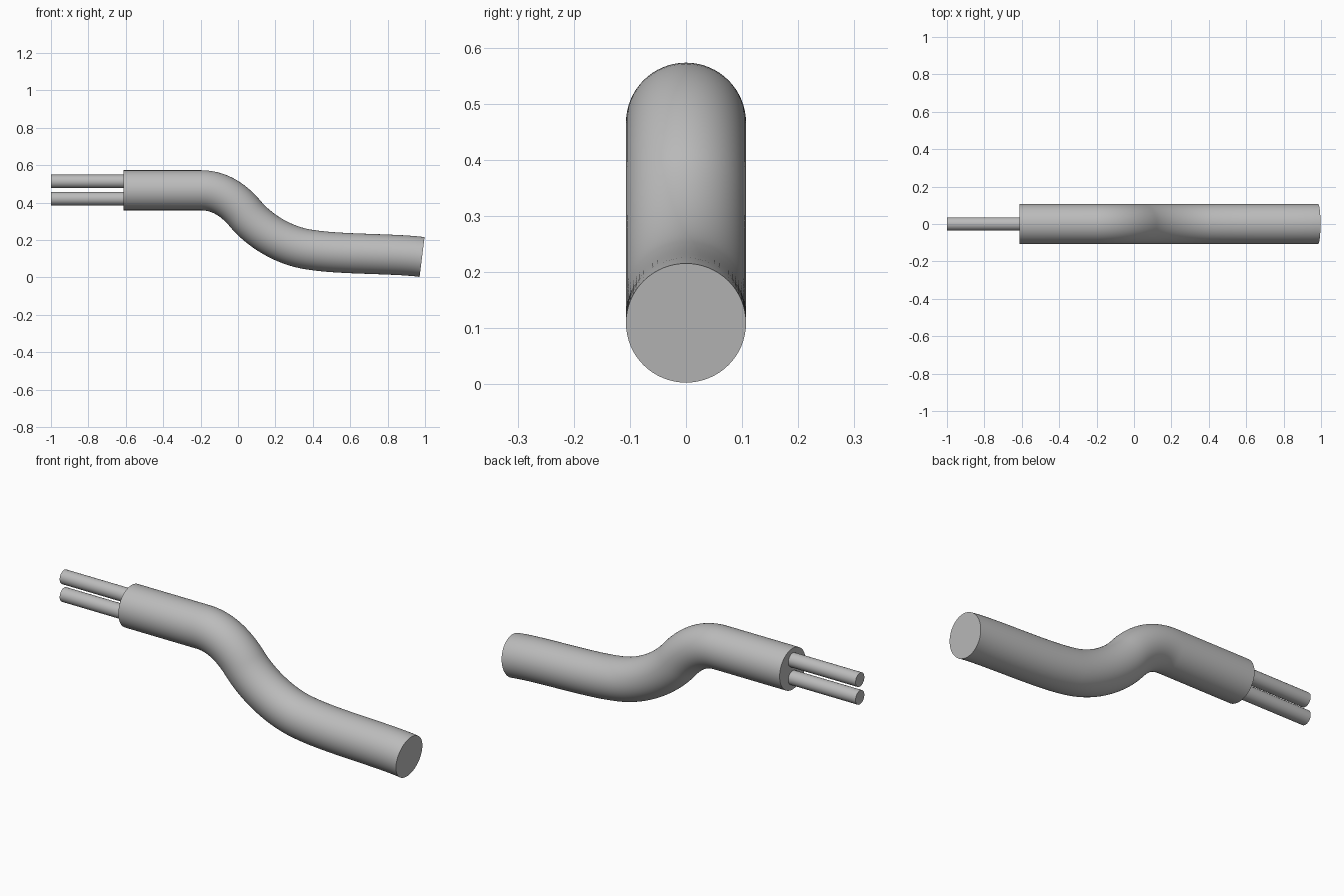
import bpy
import bmesh
import math
from mathutils import Vector
from mathutils.geometry import interpolate_bezier

if "Cube" in bpy.data.objects:
    bpy.data.objects.remove(bpy.data.objects["Cube"])

grey = bpy.data.materials.new("grey_plastic")
grey.diffuse_color = (0.5, 0.5, 0.5, 1)
grey.use_nodes = True
grey.node_tree.nodes["Principled BSDF"].inputs["Base Color"].default_value = grey.diffuse_color


def sweep(name, path, radius, sides):
    """Sweep a capped circle along a path lying in the XZ plane."""
    bm = bmesh.new()
    rings = []
    for i, p in enumerate(path):
        t = (path[min(i + 1, len(path) - 1)] - path[max(i - 1, 0)]).normalized()
        up = Vector((-t.z, 0, t.x))
        side = Vector((0, 1, 0))
        angles = [2 * math.pi * k / sides for k in range(sides)]
        rings.append([bm.verts.new(p + radius * (math.cos(a) * side + math.sin(a) * up))
                      for a in angles])
    for a, b in zip(rings, rings[1:]):
        for k in range(sides):
            n = (k + 1) % sides
            bm.faces.new((a[k], a[n], b[n], b[k]))
    bm.faces.new(rings[0])
    bm.faces.new(rings[-1])
    bmesh.ops.recalc_face_normals(bm, faces=bm.faces)
    mesh = bpy.data.meshes.new(name)
    bm.to_mesh(mesh)
    bm.free()
    mesh.materials.append(grey)
    ob = bpy.data.objects.new(name, mesh)
    bpy.context.collection.objects.link(ob)
    bpy.ops.object.select_all(action='DESELECT')
    ob.select_set(True)
    bpy.context.view_layer.objects.active = ob
    bpy.ops.object.shade_smooth_by_angle(angle=math.radians(35))


def pt(x, z):
    return Vector((x, 0, z))


# Outer sleeve: straight run, S-bend, then a gently drooping tail
segments = [
    ((-0.2, 0.466), (-0.1, 0.466), (-0.023, 0.414), (0.04, 0.339)),
    ((0.04, 0.339), (0.104, 0.262), (0.235, 0.165), (0.4, 0.146)),
    ((0.4, 0.146), (0.56, 0.122), (0.85, 0.128), (0.984, 0.109)),
]
path = [pt(-0.613, 0.466)]
for seg in segments:
    points = interpolate_bezier(*[pt(*c) for c in seg], 20)
    path += [Vector(p) for p in points[:-1]]
path.append(pt(0.984, 0.109))
sweep("cable_sleeve", path, 0.107, 64)

# Two inner wires protruding from the straight end
for name, z in (("upper_wire", 0.513), ("lower_wire", 0.421)):
    sweep(name, [pt(-1, z), pt(-0.6, z)], 0.036, 32)
